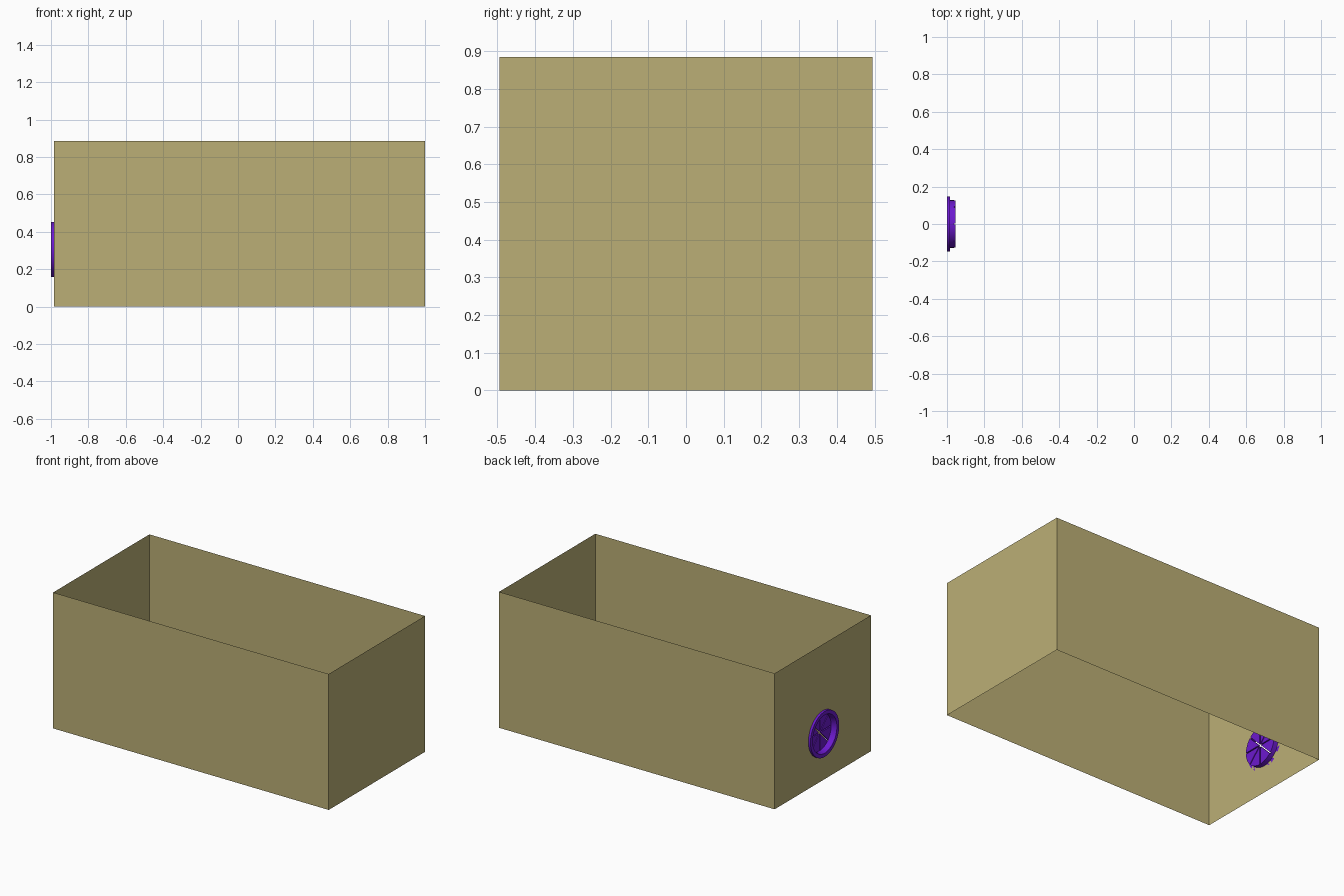
import bpy, bmesh
from math import sin, cos, pi, asin

if "Cube" in bpy.data.objects:
    bpy.data.objects.remove(bpy.data.objects["Cube"])

CZ = 0.305          # height of the port centre
SEG = 48
X0, X1, Y, H = -0.985, 1.0, 0.495, 0.885


def material(name, col):
    m = bpy.data.materials.new(name)
    m.diffuse_color = (*col, 1)
    m.use_nodes = True
    m.node_tree.nodes["Principled BSDF"].inputs["Base Color"].default_value = m.diffuse_color
    return m


def finish(bm, name, mat):
    bmesh.ops.recalc_face_normals(bm, faces=bm.faces)
    me = bpy.data.meshes.new(name)
    bm.to_mesh(me)
    bm.free()
    ob = bpy.data.objects.new(name, me)
    bpy.context.collection.objects.link(ob)
    me.materials.append(mat)
    return ob


def polar(x, r, a):
    return (x, r * sin(a), CZ + r * cos(a))


tan = material("tan", (0.50, 0.43, 0.18))
purple = material("purple", (0.15, 0.01, 0.62))

# Sheet walls, open at top and bottom; the left wall has a round hole
bm = bmesh.new()
corners = [(X0, Y), (X1, Y), (X1, -Y), (X0, -Y)]
low = [bm.verts.new((x, y, 0)) for x, y in corners]
top = [bm.verts.new((x, y, H)) for x, y in corners]
for i in range(3):
    bm.faces.new((low[i], low[i + 1], top[i + 1], top[i]))
loop = [low[3], low[0], top[0], top[3]]
hole = [bm.verts.new(polar(X0, 0.126, 2 * pi * i / SEG)) for i in range(SEG)]
edges = []
for ring in (loop, hole):
    for i, v in enumerate(ring):
        w = ring[(i + 1) % len(ring)]
        edges.append(bm.edges.get((v, w)) or bm.edges.new((v, w)))
bmesh.ops.triangle_fill(bm, edges=edges, use_beauty=True, use_dissolve=False)
finish(bm, "box_walls", tan)

# Flanged collar, a revolved closed profile of (x, radius)
bm = bmesh.new()
profile = [(-1.0, 0.148), (-0.985, 0.148), (-0.985, 0.127), (-0.963, 0.127),
           (-0.963, 0.118), (-0.985, 0.118), (-1.0, 0.124)]
rings = [[bm.verts.new(polar(x, r, 2 * pi * i / SEG)) for x, r in profile]
         for i in range(SEG)]
n = len(profile)
for i in range(SEG):
    a, b = rings[i], rings[(i + 1) % SEG]
    for j in range(n):
        k = (j + 1) % n
        bm.faces.new((a[j], a[k], b[k], b[j]))
collar = finish(bm, "port_collar", purple)

# Eight wedge flaps separated by narrow slits
bm = bmesh.new()
R, gap, count = 0.127, 0.0035, 8
for k in range(count):
    a0, a1 = 2 * pi * k / count, 2 * pi * (k + 1) / count
    pad = asin(gap / R)
    pts = [(gap / sin(pi / count), (a0 + a1) / 2)]
    pts += [(R, a0 + pad + (a1 - a0 - 2 * pad) * i / 6) for i in range(7)]
    face = bm.faces.new([bm.verts.new(polar(-0.963, r, a)) for r, a in pts])
    ext = bmesh.ops.extrude_face_region(bm, geom=[face], use_keep_orig=True)
    verts = [g for g in ext["geom"] if isinstance(g, bmesh.types.BMVert)]
    bmesh.ops.translate(bm, verts=verts, vec=(0.009, 0, 0))
flaps = finish(bm, "port_flaps", purple)

# Smooth the round parts, keeping crisp edges
for ob in (collar, flaps):
    bpy.ops.object.select_all(action='DESELECT')
    ob.select_set(True)
    bpy.context.view_layer.objects.active = ob
    bpy.ops.object.shade_smooth_by_angle(angle=0.5)
